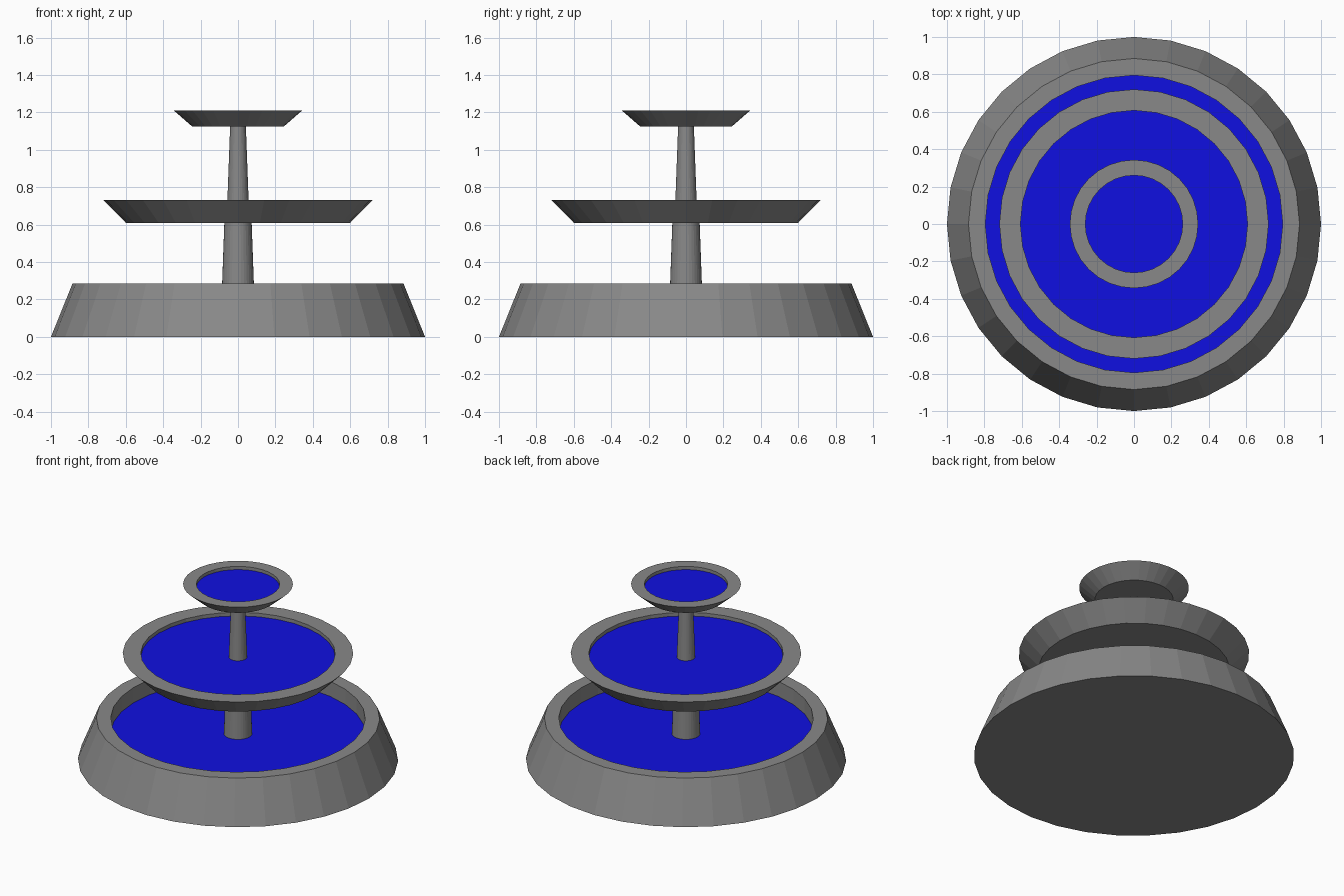
import bpy
import bmesh
import math

SIDES = 32

old = bpy.data.objects.get("Cube")
if old:
    bpy.data.objects.remove(old, do_unlink=True)


def make_material(name, colour):
    mat = bpy.data.materials.new(name)
    mat.use_nodes = True
    mat.diffuse_color = colour
    mat.node_tree.nodes["Principled BSDF"].inputs["Base Color"].default_value = colour
    return mat


stone = make_material("grey stone", (0.25, 0.25, 0.25, 1))
blue = make_material("blue water", (0.005, 0.005, 0.75, 1))


def lathe(name, profile, material):
    """Turn (radius, height) points into a faceted solid with flat end caps."""
    bm = bmesh.new()
    rings = []
    for radius, z in profile:
        angles = [2 * math.pi * i / SIDES for i in range(SIDES)]
        rings.append([bm.verts.new((radius * math.cos(a), radius * math.sin(a), z))
                      for a in angles])
    for low, high in zip(rings, rings[1:]):
        for i in range(SIDES):
            j = (i + 1) % SIDES
            bm.faces.new((low[i], low[j], high[j], high[i]))
    if len(rings) > 1:
        bm.faces.new(rings[0][::-1])
    bm.faces.new(rings[-1])
    mesh = bpy.data.meshes.new(name)
    bm.to_mesh(mesh)
    bm.free()
    mesh.materials.append(material)
    obj = bpy.data.objects.new(name, mesh)
    bpy.context.collection.objects.link(obj)
    return obj


def tier(name, bottom, rim, inner, water_z):
    """A basin with a recessed floor, filled by a sheet of water."""
    floor = water_z - 0.01
    lathe(name + "_basin", [bottom, rim, (inner, rim[1]), (inner, floor)], stone)
    lathe(name + "_water", [(inner, water_z)], blue)


# Three stacked basins: bottom edge, rim edge, inner radius, water level
tier("lower", (1.0, 0.0), (0.885, 0.285), 0.795, 0.18)
tier("middle", (0.6, 0.61), (0.72, 0.732), 0.607, 0.707)
tier("upper", (0.245, 1.125), (0.343, 1.21), 0.26, 1.188)

# Tapered columns between the basins
lathe("lower_column", [(0.089, 0.17), (0.073, 0.612)], stone)
lathe("upper_column", [(0.058, 0.697), (0.042, 1.127)], stone)
